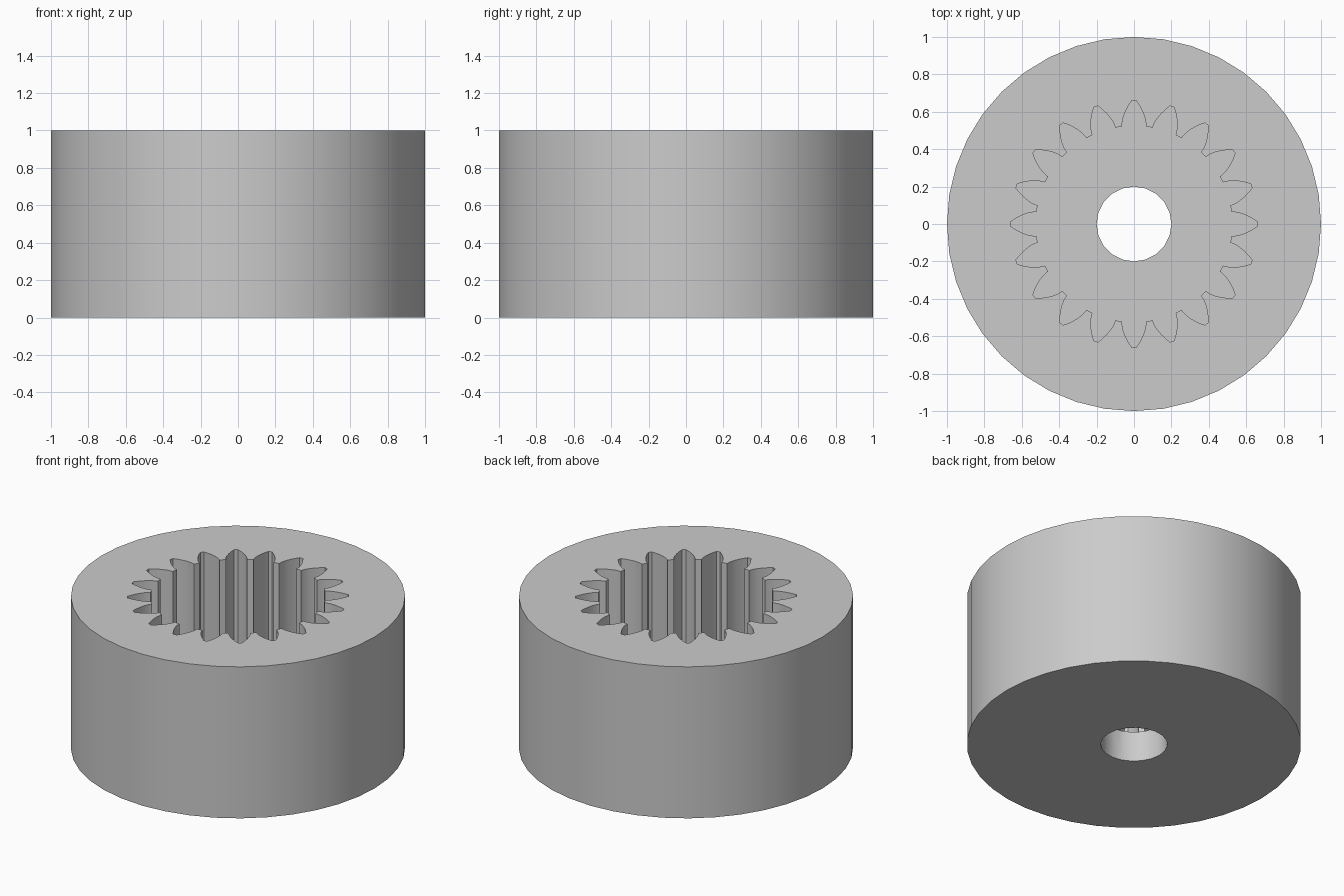
import bpy, bmesh, math

old = bpy.data.objects.get("Cube")
if old:
    bpy.data.objects.remove(old, do_unlink=True)

TEETH = 20
PITCH_R, ROOT_R, TIP_R = 0.6, 0.525, 0.66
BASE_R = PITCH_R * math.cos(math.radians(28))   # involute base circle
FLOOR_Z = 0.2

grey = bpy.data.materials.new("plain grey")
grey.use_nodes = True
colour = (0.6, 0.6, 0.6, 1)
grey.diffuse_color = colour
grey.node_tree.nodes["Principled BSDF"].inputs["Base Color"].default_value = colour


def involute(r):
    """Polar angle swept by the involute at radius r."""
    a = math.acos(min(1, BASE_R / r))
    return math.tan(a) - a


def circle(radius, sides):
    return [(radius, math.tau * i / sides) for i in range(sides)]


def gear_outline(steps=5):
    """Polar points around the toothed pocket."""
    half_base = math.pi / TEETH / 2 + involute(PITCH_R)
    flank = [(ROOT_R, half_base)]
    for i in range(steps + 1):
        r = BASE_R + (TIP_R - BASE_R) * i / steps
        flank.append((r, half_base - involute(r)))
    tooth = [(r, -a) for r, a in flank] + [(r, a) for r, a in reversed(flank)]
    return [(r, a + math.tau * t / TEETH) for t in range(TEETH) for r, a in tooth]


def prism(name, outline, z0, z1):
    """Extrude a polar outline from z0 to z1."""
    bm = bmesh.new()
    base = bm.faces.new([bm.verts.new((r * math.cos(a), r * math.sin(a), z0))
                         for r, a in outline])
    top = bmesh.ops.extrude_face_region(bm, geom=[base], use_keep_orig=True)
    verts = [v for v in top["geom"] if isinstance(v, bmesh.types.BMVert)]
    bmesh.ops.translate(bm, verts=verts, vec=(0, 0, z1 - z0))
    bmesh.ops.recalc_face_normals(bm, faces=bm.faces)
    mesh = bpy.data.meshes.new(name)
    bm.to_mesh(mesh)
    bm.free()
    mesh.materials.append(grey)
    obj = bpy.data.objects.new(name, mesh)
    bpy.context.collection.objects.link(obj)
    return obj


# Round outer body, toothed blind pocket and through bore
body = prism("splined_socket", circle(1, 40), 0, 1)
cutters = [prism("pocket_cutter", gear_outline(), FLOOR_Z, 1.2),
           prism("bore_cutter", circle(0.2, 20), -0.2, 0.6)]

bpy.ops.object.select_all(action='DESELECT')
bpy.context.view_layer.objects.active = body
body.select_set(True)
for cutter in cutters:
    cutter.hide_render = True
    cut = body.modifiers.new(cutter.name, 'BOOLEAN')
    cut.operation = 'DIFFERENCE'
    cut.solver = 'EXACT'
    cut.object = cutter
    bpy.ops.object.modifier_apply(modifier=cut.name)
    bpy.data.objects.remove(cutter, do_unlink=True)

# Smooth curved walls, crisp rims and tooth corners
bpy.ops.object.shade_smooth_by_angle(angle=math.radians(30))
